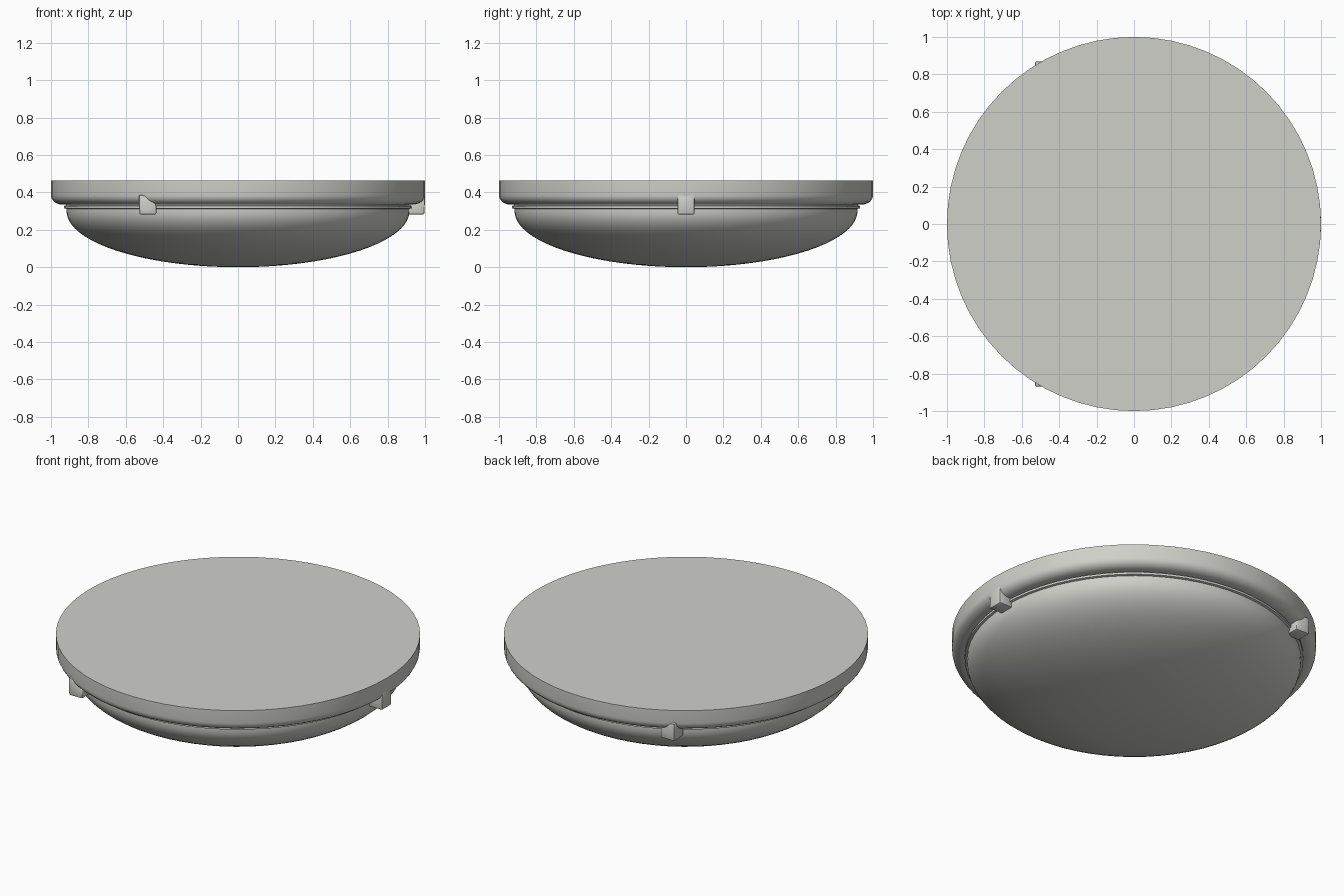
import bpy, bmesh, math

if "Cube" in bpy.data.objects:
    bpy.data.objects.remove(bpy.data.objects["Cube"], do_unlink=True)

# One warm grey for the whole lamp
COLOUR = (0.63, 0.63, 0.59, 1)
grey = bpy.data.materials.new("warm_grey")
grey.use_nodes = True
grey.diffuse_color = COLOUR
grey.node_tree.nodes["Principled BSDF"].inputs["Base Color"].default_value = COLOUR


def finish(name, bm, angle):
    bmesh.ops.recalc_face_normals(bm, faces=bm.faces)
    mesh = bpy.data.meshes.new(name)
    bm.to_mesh(mesh)
    bm.free()
    obj = bpy.data.objects.new(name, mesh)
    mesh.materials.append(grey)
    bpy.context.collection.objects.link(obj)
    bpy.ops.object.select_all(action='DESELECT')
    obj.select_set(True)
    bpy.context.view_layer.objects.active = obj
    bpy.ops.object.shade_smooth_by_angle(angle=math.radians(angle))
    return obj


def lathe(name, profile, steps=64):
    """Spin an (r, z) profile that starts and ends on the axis."""
    bm = bmesh.new()
    verts = [bm.verts.new((r, 0, z)) for r, z in profile]
    edges = [bm.edges.new(pair) for pair in zip(verts, verts[1:])]
    bmesh.ops.spin(bm, geom=verts + edges, cent=(0, 0, 0), axis=(0, 0, 1),
                   angle=math.tau, steps=steps)
    bmesh.ops.remove_doubles(bm, verts=bm.verts, dist=0.0005)
    return finish(name, bm, 35)


# Ceiling plate with a rounded lower edge
lower_edge = [(0.94 + 0.06 * math.cos(a), 0.385 - 0.05 * math.sin(a))
              for a in (math.radians(15 * i) for i in range(7))]
lathe("ceiling_plate", [(0, 0.463), (1, 0.463)] + lower_edge + [(0, 0.335)])

# Shallow bowl-shaped diffuser with a thin lip
bowl = [(0.917 * math.cos(a), 0.3 - 0.3 * math.sin(a))
        for a in (math.pi / 2 * i / 20 for i in range(21))]
bowl[-1] = (0, 0)
lathe("diffuser", [(0, 0.345), (0.92, 0.345), (0.92, 0.33), (0.93, 0.328),
                   (0.93, 0.315), (0.917, 0.312)] + bowl)


def clip(name, x, y, side):
    """Wedge-topped block, taller on its outer side."""
    outline = [(-0.045, 0.282), (0.045, 0.282), (0.048, 0.387),
               (0.01, 0.383), (-0.045, 0.335)]
    bm = bmesh.new()
    face = bm.faces.new([bm.verts.new((x + side * u, y - 0.045, z))
                         for u, z in outline])
    ext = bmesh.ops.extrude_face_region(bm, geom=[face])["geom"]
    bmesh.ops.translate(bm, vec=(0, 0.09, 0),
                        verts=[v for v in ext if isinstance(v, bmesh.types.BMVert)])
    bmesh.ops.recalc_face_normals(bm, faces=bm.faces)
    bmesh.ops.bevel(bm, geom=list(bm.edges), offset=0.008, segments=2,
                    profile=0.5, affect='EDGES')
    finish(name, bm, 40)


# Three retaining clips around the lip
clip("left_clip", 0.952, 0, 1)
clip("front_clip", -0.482, -0.823, -1)
clip("back_clip", -0.482, 0.823, -1)
